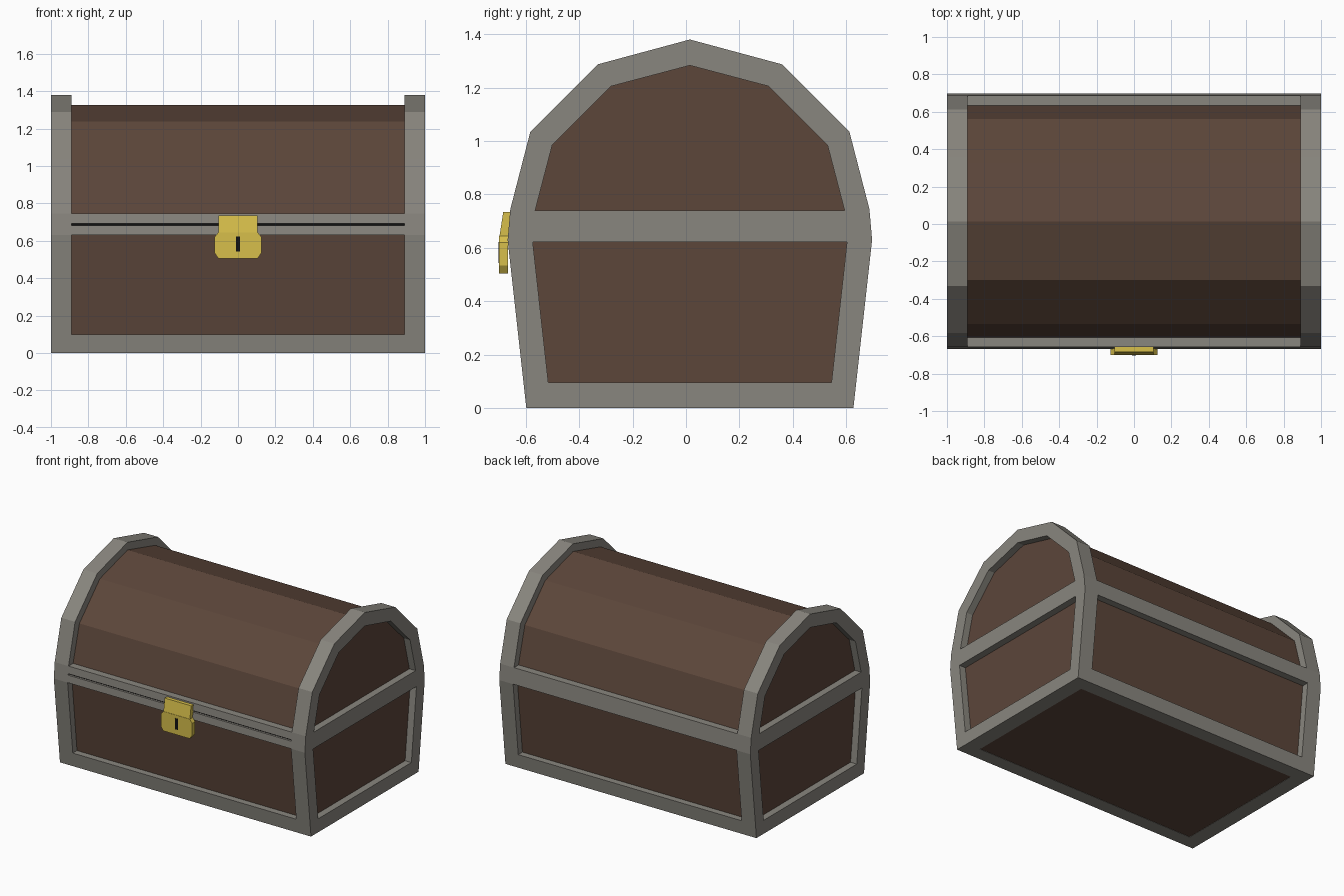
import bpy, bmesh
from mathutils import Vector

if "Cube" in bpy.data.objects:
    bpy.data.objects.remove(bpy.data.objects["Cube"])

CY = 0.0145  # chest body sits slightly behind the lock


def material(name, rgb):
    m = bpy.data.materials.new(name)
    m.diffuse_color = (*rgb, 1)
    m.use_nodes = True
    m.node_tree.nodes["Principled BSDF"].inputs["Base Color"].default_value = m.diffuse_color
    return m


WOOD = material("wood", (0.107, 0.061, 0.042))
IRON = material("iron", (0.25, 0.238, 0.21))
GOLD = material("brass", (0.68, 0.52, 0.07))
BLACK = material("black", (0.005, 0.005, 0.005))


def extrude(name, verts, faces, direction, mat):
    """Flat faces pushed along a direction into a closed solid."""
    bm = bmesh.new()
    vs = [bm.verts.new(v) for v in verts]
    fs = [bm.faces.new([vs[i] for i in f]) for f in faces]
    ext = bmesh.ops.extrude_face_region(bm, geom=fs, use_keep_orig=True)
    moved = [g for g in ext["geom"] if isinstance(g, bmesh.types.BMVert)]
    bmesh.ops.translate(bm, verts=moved, vec=Vector(direction))
    bmesh.ops.recalc_face_normals(bm, faces=bm.faces)
    me = bpy.data.meshes.new(name)
    bm.to_mesh(me)
    bm.free()
    me.materials.append(mat)
    ob = bpy.data.objects.new(name, me)
    bpy.context.collection.objects.link(ob)
    return ob


def prism(name, profile, x0, x1, mat):
    """Side profile (y, z) extruded along x."""
    verts = [(x0, y + CY, z) for y, z in profile]
    return extrude(name, verts, [range(len(verts))], (x1 - x0, 0, 0), mat)


def mirrored(half):
    """Right half profile from the bottom up to the centre peak, made whole."""
    return half + [(-y, z) for y, z in reversed(half[:-1])]


# Wooden body with faceted barrel lid
wood = mirrored([(0.565, 0.002), (0.632, 0.63), (0.62, 0.745),
                 (0.548, 1.005), (0.315, 1.238), (0, 1.325)])
prism("wooden_body", wood, -0.95, 0.95, WOOD)

# End frames: arched ring plus a cross band
outer = mirrored([(0.612, 0), (0.682, 0.63), (0.672, 0.745),
                  (0.597, 1.035), (0.345, 1.287), (0, 1.38)])
inner = mirrored([(0.53, 0.097), (0.588, 0.622), (0.579, 0.74),
                  (0.515, 0.985), (0.295, 1.205), (0, 1.283)])
n = len(outer)
faces = [(i, (i + 1) % n, n + (i + 1) % n, n + i) for i in range(n)]
faces.append((n + 1, n + 2, 2 * n - 3, 2 * n - 2))
for side, x0 in (("left", -1.0), ("right", 0.89)):
    verts = [(x0, y + CY, z) for y, z in outer + inner]
    extrude(side + "_end_frame", verts, faces, (0.11, 0, 0), IRON)


def wall(z):
    """Half depth of the outer frame at height z."""
    return 0.612 + 0.07 * z / 0.63 if z < 0.63 else 0.682 - 0.01 * (z - 0.63) / 0.115


def rail(name, s, z0, z1, depth, recess=0, mat=IRON):
    a, b = wall(z0) - recess, wall(z1) - recess
    prism(name, [(s * a, z0), (s * b, z1), (s * (wall(z0) - depth), z1),
                 (s * (wall(z0) - depth), z0)], -0.89, 0.89, mat)


# Long rails; the front band is split by the lid opening
for label, s in (("front", -1), ("back", 1)):
    rail(label + "_bottom_rail", s, 0, 0.1, 0.1)
rail("back_band", 1, 0.63, 0.745, 0.08)
rail("front_base_band", -1, 0.63, 0.682, 0.08)
rail("front_lid_band", -1, 0.692, 0.745, 0.08)
rail("lid_gap", -1, 0.682, 0.692, 0.07, 0.015, BLACK)

# Lock: hasp, cut-corner plate and keyhole
hasp = [(-0.684, 0.735), (-0.700, 0.63), (-0.660, 0.63), (-0.655, 0.735)]
prism("lock_hasp", [(y - CY, z) for y, z in hasp], -0.105, 0.105, GOLD)
half = [(0.105, 0.505), (0.125, 0.535), (0.125, 0.62), (0.105, 0.645)]
plate = half + [(-x, z) for x, z in reversed(half)]
extrude("lock_plate", [(x, -0.700, z) for x, z in plate],
        [range(8)], (0, 0.034, 0), GOLD)
hole = [(-0.012, 0.543), (0.012, 0.543), (0.012, 0.622), (-0.012, 0.622)]
extrude("keyhole", [(x, -0.702, z) for x, z in hole], [range(4)], (0, 0.01, 0), BLACK)
